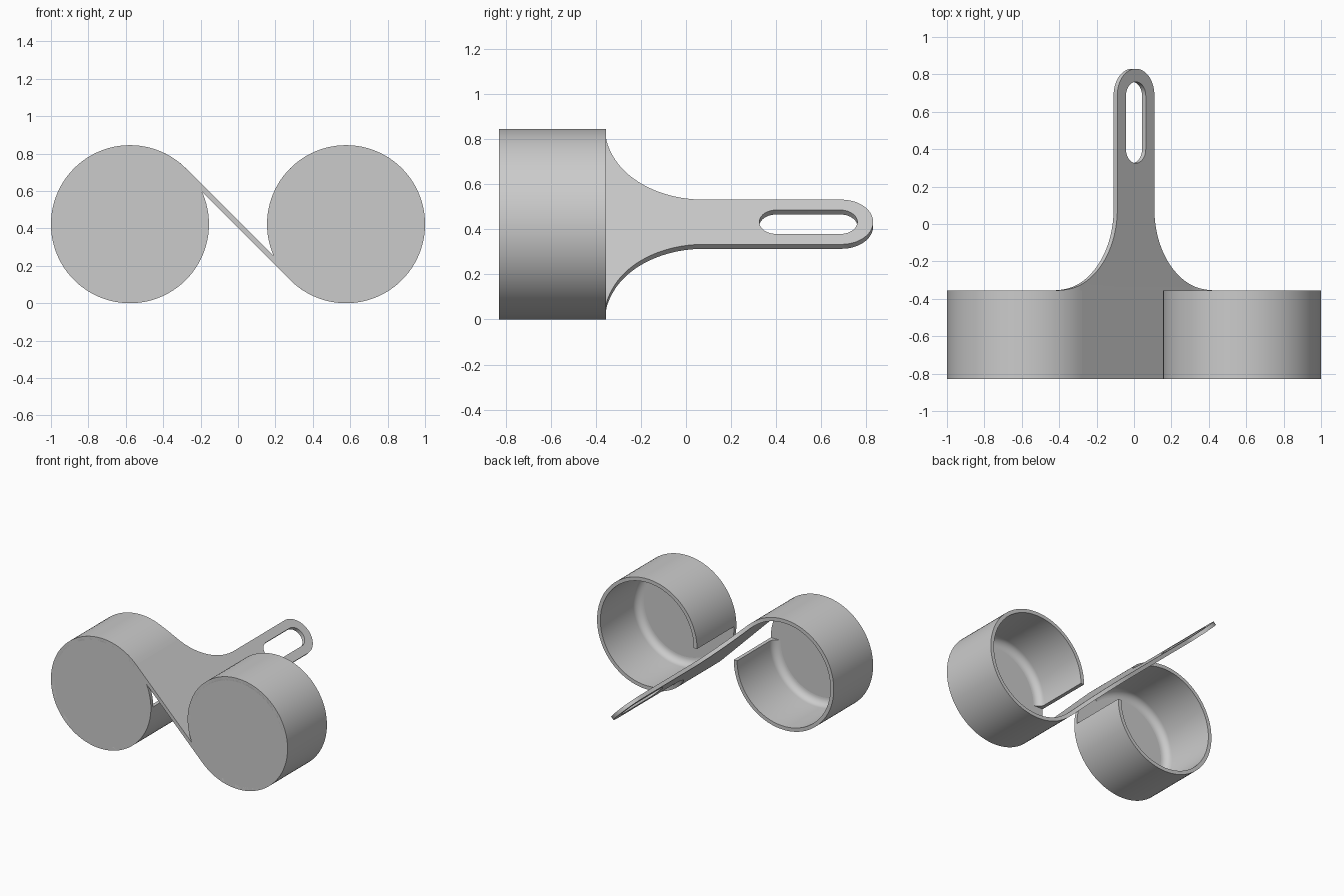
import bpy, bmesh
from math import sin, cos, pi, radians, sqrt
from mathutils import Matrix, Vector

if "Cube" in bpy.data.objects:
    bpy.data.objects.remove(bpy.data.objects["Cube"])

R, T = 0.4225, 0.028            # cup outer radius, sheet thickness
MID = R - T / 2                 # radius of the sheet's middle line
FRONT, RIM, TIP = -0.83, -0.355, 0.83
FILLET = 0.055
HALF_W, SLOT_W = 0.14, 0.075    # handle and slot half widths
FLARE = 0.435

grey = bpy.data.materials.new("grey plastic")
grey.use_nodes = True
colour = (0.6, 0.6, 0.6, 1)
grey.diffuse_color = colour
grey.node_tree.nodes["Principled BSDF"].inputs["Base Color"].default_value = colour

# Sheet frame: x runs down the diagonal, y to the back, z is the sheet normal
k = sqrt(0.5)
SHEET = Matrix(((k, 0, k, 0), (0, 1, 0, 0), (-k, 0, k, R), (0, 0, 0, 1)))
TURN = Matrix.Rotation(pi, 4, "Y")


def finish(name, bm, matrix):
    bmesh.ops.transform(bm, matrix=matrix, verts=bm.verts)
    bmesh.ops.recalc_face_normals(bm, faces=bm.faces)
    mesh = bpy.data.meshes.new(name)
    bm.to_mesh(mesh)
    bm.free()
    mesh.materials.append(grey)
    obj = bpy.data.objects.new(name, mesh)
    bpy.context.collection.objects.link(obj)
    return obj


def prism(name, points, depth, matrix=SHEET):
    """Extrude a closed outline by a vector."""
    bm = bmesh.new()
    face = bm.faces.new([bm.verts.new(p) for p in points])
    out = bmesh.ops.extrude_face_region(bm, geom=[face], use_keep_orig=True)
    moved = [v for v in out["geom"] if isinstance(v, bmesh.types.BMVert)]
    bmesh.ops.translate(bm, verts=moved, vec=Vector(depth))
    return finish(name, bm, matrix)


def arc(cx, cy, r, a0, a1, n=24):
    angles = [radians(a0 + (a1 - a0) * i / n) for i in range(n + 1)]
    return [(cx + r * cos(a), cy + r * sin(a)) for a in angles]


def sheet_band(name, wrap, y0, y1):
    """Straight sheet that curls a little way onto both cups."""
    def side(h):
        left = arc(-MID, -MID, MID + h, 90 + wrap, 90)
        right = arc(MID, MID, MID - h, 270, 270 + wrap)
        return left + right if wrap else [left[0], right[0]]
    outline = side(T / 2) + side(-T / 2)[::-1]
    return prism(name, [(x, y0, z) for x, z in outline], (0, y1 - y0, 0))


def cup(side, matrix):
    # Round front plate
    disc = [(x, FRONT, z) for x, z in arc(-MID, -MID, R, 0, 360, 96)[:-1]]
    prism(side + "_cup_front", disc, (0, T, 0), matrix)

    # Open wall with a rounded inner corner, swept most of the way round
    ri, floor = R - T, FRONT + T
    section = [(R, FRONT), (R, RIM), (ri, RIM)]
    section += arc(ri - FILLET, floor + FILLET, FILLET, 0, -90, 8)
    section += [(ri - FILLET, FRONT + T / 2), (ri, FRONT)]
    bm = bmesh.new()
    rings = []
    steps = 84
    for i in range(steps + 1):
        a = radians(90 + 315 * i / steps)
        rings.append([bm.verts.new((-MID + r * cos(a), y, -MID + r * sin(a)))
                      for r, y in section])
    n = len(section)
    for a, b in zip(rings, rings[1:]):
        for j in range(n):
            bm.faces.new((a[j], a[(j + 1) % n], b[(j + 1) % n], b[j]))
    bm.faces.new(rings[0])
    bm.faces.new(rings[-1][::-1])
    finish(side + "_cup_wall", bm, matrix)


def cut(obj, cutter, operation):
    mod = obj.modifiers.new(operation.lower(), "BOOLEAN")
    mod.object, mod.operation, mod.solver = cutter, operation, "EXACT"
    bpy.context.view_layer.update()
    graph = bpy.context.evaluated_depsgraph_get()
    mesh = bpy.data.meshes.new_from_object(obj.evaluated_get(graph))
    obj.modifiers.clear()
    obj.data = mesh
    bpy.data.objects.remove(cutter)


# Two cups, one the half turn of the other
cup("right", SHEET)
cup("left", SHEET @ TURN)

# Diagonal web between the cups
sheet_band("web", 0, FRONT, RIM)

# Flared handle, trimmed to outline and slotted
handle = sheet_band("handle", 32, RIM, TIP + 0.05)
flare_end = HALF_W + FLARE
outline = [(flare_end, RIM - 0.1)]
outline += arc(flare_end, RIM + FLARE, FLARE, 270, 180, 32)
outline += arc(0, TIP - HALF_W, HALF_W, 0, 180, 32)
outline += arc(-flare_end, RIM + FLARE, FLARE, 0, -90, 32)
outline += [(-flare_end, RIM - 0.1)]
slot = arc(0, 0.76 - SLOT_W, SLOT_W, 0, 180) + arc(0, 0.325 + SLOT_W, SLOT_W, 180, 360)
for label, shape, op in (("outline", outline, "INTERSECT"), ("slot", slot, "DIFFERENCE")):
    cutter = prism(label + "_cutter", [(x, y, -0.09) for x, y in shape], (0, 0, 0.18))
    cutter.hide_render = True
    cut(handle, cutter, op)

# Smooth curved faces, keep edges sharp
bpy.ops.object.select_all(action="DESELECT")
for obj in bpy.context.collection.objects:
    if obj.type == "MESH":
        obj.select_set(True)
        bpy.context.view_layer.objects.active = obj
bpy.ops.object.shade_smooth_by_angle(angle=radians(30))
